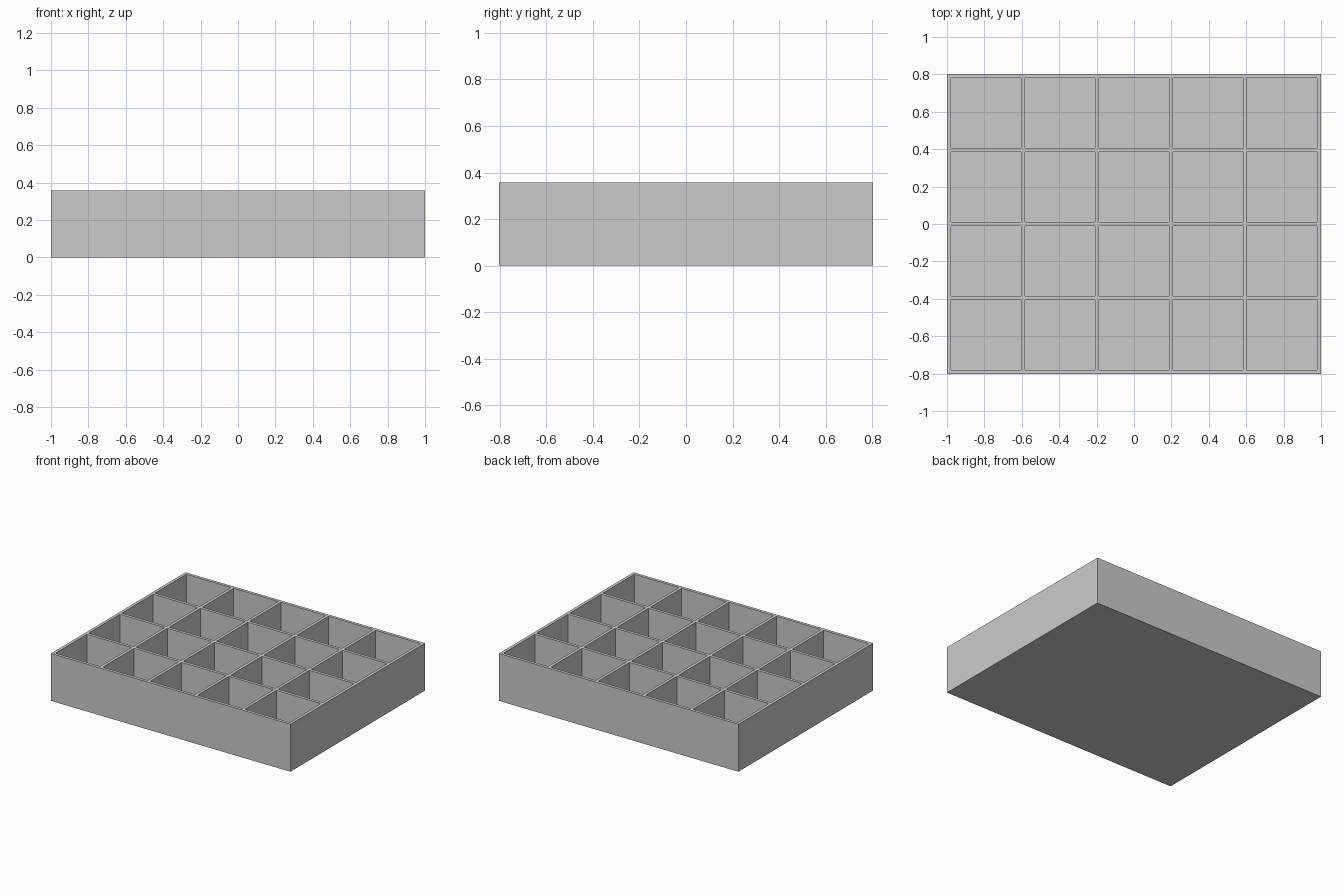
import bpy
import bmesh
from mathutils import Matrix, Vector

default = bpy.data.objects.get("Cube")
if default:
    bpy.data.objects.remove(default, do_unlink=True)

COLS, ROWS = 5, 4
WALL = 0.0224
LENGTH, HEIGHT = 2.0, 0.358
CELL = (LENGTH - WALL * (COLS + 1)) / COLS
PITCH = CELL + WALL
DEPTH = ROWS * PITCH + WALL

# Plain grey material
grey = bpy.data.materials.new("plain_grey")
grey.use_nodes = True
colour = (0.6, 0.6, 0.6, 1.0)
grey.diffuse_color = colour
grey.node_tree.nodes["Principled BSDF"].inputs["Base Color"].default_value = colour


def cell_centres(count):
    return [(i - (count - 1) / 2) * PITCH for i in range(count)]


def cut(bm, axis, position):
    normal = Vector((0, 0, 0))
    normal[axis] = 1
    bmesh.ops.bisect_plane(bm, geom=bm.verts[:] + bm.edges[:] + bm.faces[:],
                           plane_co=normal * position, plane_no=normal)


# Solid tray block
bm = bmesh.new()
bmesh.ops.create_cube(bm, size=1, matrix=Matrix.Translation((0, 0, HEIGHT / 2))
                      @ Matrix.Diagonal((LENGTH, DEPTH, HEIGHT, 1)))

# Mark out both faces of every divider
for axis, count in enumerate((COLS, ROWS)):
    for centre in cell_centres(count):
        cut(bm, axis, centre - CELL / 2)
        cut(bm, axis, centre + CELL / 2)


def is_cell(face):
    c = face.calc_center_median()
    return (face.normal.z > 0.9
            and min(abs(c.x - x) for x in cell_centres(COLS)) < CELL / 4
            and min(abs(c.y - y) for y in cell_centres(ROWS)) < CELL / 4)


# Sink the compartments down to a thin floor
bm.normal_update()
pockets = [f for f in bm.faces if is_cell(f)]
floors = bmesh.ops.extrude_discrete_faces(bm, faces=pockets)["faces"]
for floor in floors:
    bmesh.ops.translate(bm, verts=floor.verts[:], vec=(0, 0, WALL - HEIGHT))
bmesh.ops.recalc_face_normals(bm, faces=bm.faces[:])

mesh = bpy.data.meshes.new("compartment_tray")
bm.to_mesh(mesh)
bm.free()
mesh.materials.append(grey)
tray = bpy.data.objects.new("compartment_tray", mesh)
bpy.context.collection.objects.link(tray)
